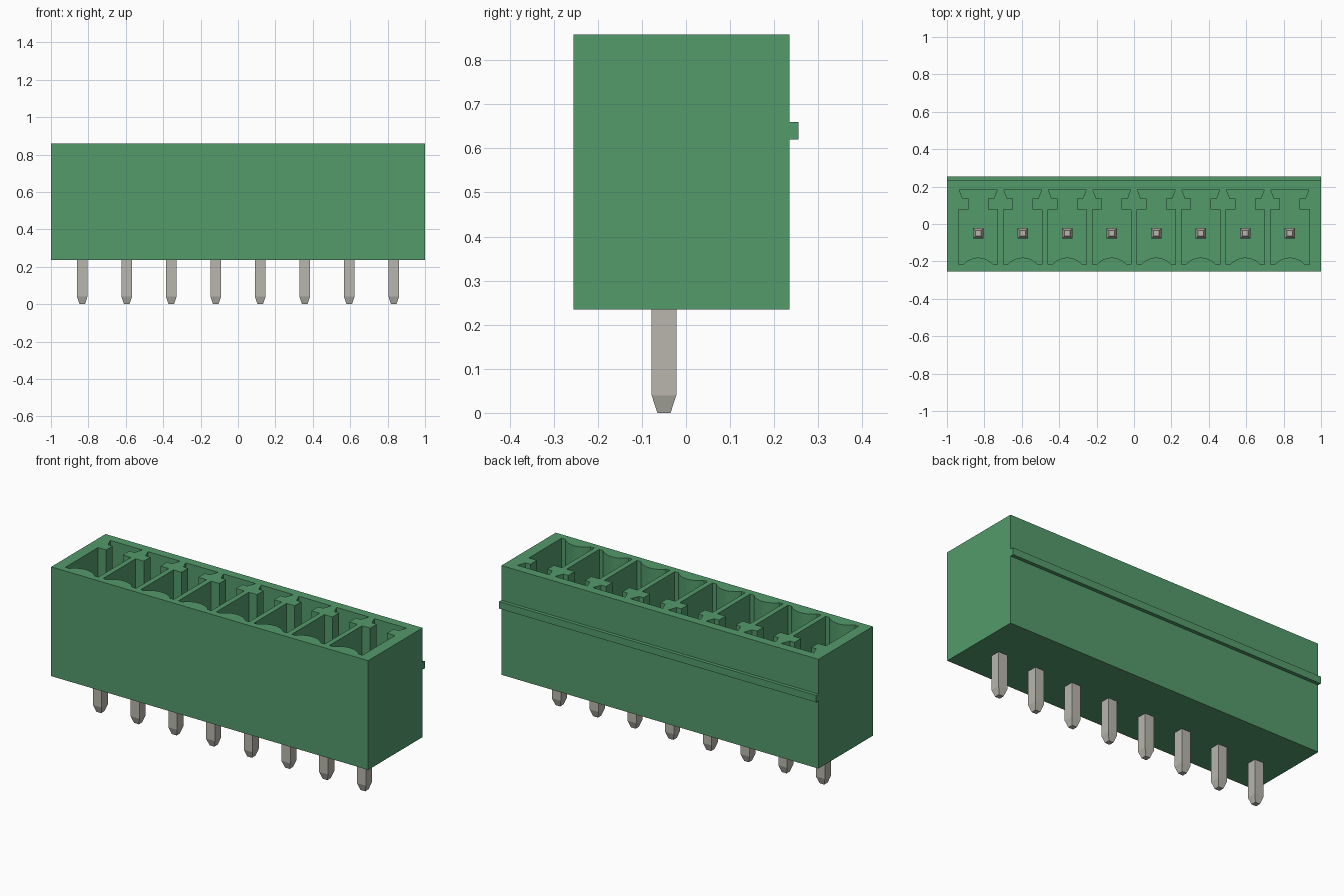
import bpy, bmesh, math

cube = bpy.data.objects.get("Cube")
if cube:
    bpy.data.objects.remove(cube, do_unlink=True)


def material(name, rgb):
    m = bpy.data.materials.new(name)
    m.use_nodes = True
    m.diffuse_color = (*rgb, 1)
    bsdf = next(n for n in m.node_tree.nodes if n.type == 'BSDF_PRINCIPLED')
    bsdf.inputs["Base Color"].default_value = (*rgb, 1)
    return m


GREEN = material("green plastic", (0.087, 0.328, 0.147))
METAL = material("tinned metal", (0.48, 0.468, 0.413))

COUNT, PITCH, PIN_Y = 8, 0.238, -0.05
BASE_Z, TOP_Z, FLOOR_Z = 0.235, 0.858, 0.33
FRONT_Y, BACK_Y = -0.255, 0.235
centres = [(i - (COUNT - 1) / 2) * PITCH for i in range(COUNT)]


def make_object(name, bm, mat):
    bmesh.ops.recalc_face_normals(bm, faces=bm.faces)
    mesh = bpy.data.meshes.new(name)
    bm.to_mesh(mesh)
    bm.free()
    mesh.materials.append(mat)
    obj = bpy.data.objects.new(name, mesh)
    bpy.context.collection.objects.link(obj)
    return obj


def loft(bm, rings):
    """Skin a stack of matching closed rings and cap both ends."""
    loops = [[bm.verts.new(p) for p in ring] for ring in rings]
    n = len(loops[0])
    for a, b in zip(loops, loops[1:]):
        for i in range(n):
            bm.faces.new((a[i], a[(i + 1) % n], b[(i + 1) % n], b[i]))
    bm.faces.new(loops[0][::-1])
    bm.faces.new(loops[-1])


def rect(x0, x1, y0, y1, z):
    return [(x0, y0, z), (x1, y0, z), (x1, y1, z), (x0, y1, z)]


# Housing block
bm = bmesh.new()
loft(bm, [rect(-1, 1, FRONT_Y, BACK_Y, z) for z in (BASE_Z, TOP_Z)])
housing = make_object("housing", bm, GREEN)

# Socket outline: right half of the keyed shape, mirrored, with a curved front
side = [(0.104, -0.217), (0.104, 0.077), (0.053, 0.077),
        (0.053, 0.136), (0.083, 0.136), (0.102, 0.185)]
half_w, rise = 0.08, 0.037
radius = (half_w ** 2 + rise ** 2) / (2 * rise)
sweep = math.asin(half_w / radius)
arc = [(radius * math.sin(t), -0.217 + rise - radius * (1 - math.cos(t)))
       for t in (sweep * (k / 8 - 1) for k in range(17))]
outline = side + [(-x, y) for x, y in reversed(side)] + arc

# Cut the eight sockets
bm = bmesh.new()
for cx in centres:
    loft(bm, [[(cx + x, y, z) for x, y in outline] for z in (FLOOR_Z, TOP_Z + 0.1)])
cutter = make_object("socket_cutter", bm, GREEN)
cutter.hide_render = True
cut = housing.modifiers.new("sockets", 'BOOLEAN')
cut.operation, cut.solver, cut.object = 'DIFFERENCE', 'EXACT', cutter
bpy.context.view_layer.objects.active = housing
bpy.ops.object.modifier_apply(modifier=cut.name)
bpy.data.objects.remove(cutter, do_unlink=True)

# Latching rail along the back
bm = bmesh.new()
loft(bm, [rect(-1, 1, BACK_Y, 0.255, z) for z in (0.62, 0.66)])
make_object("back_rail", bm, GREEN)

# Square contact pins, tapered at both ends
for i, cx in enumerate(centres):
    bm = bmesh.new()
    loft(bm, [rect(cx - h, cx + h, PIN_Y - h, PIN_Y + h, z)
              for z, h in ((0, 0.015), (0.04, 0.028), (0.64, 0.028), (0.68, 0.015))])
    make_object(f"contact_pin_{i + 1}", bm, METAL)
